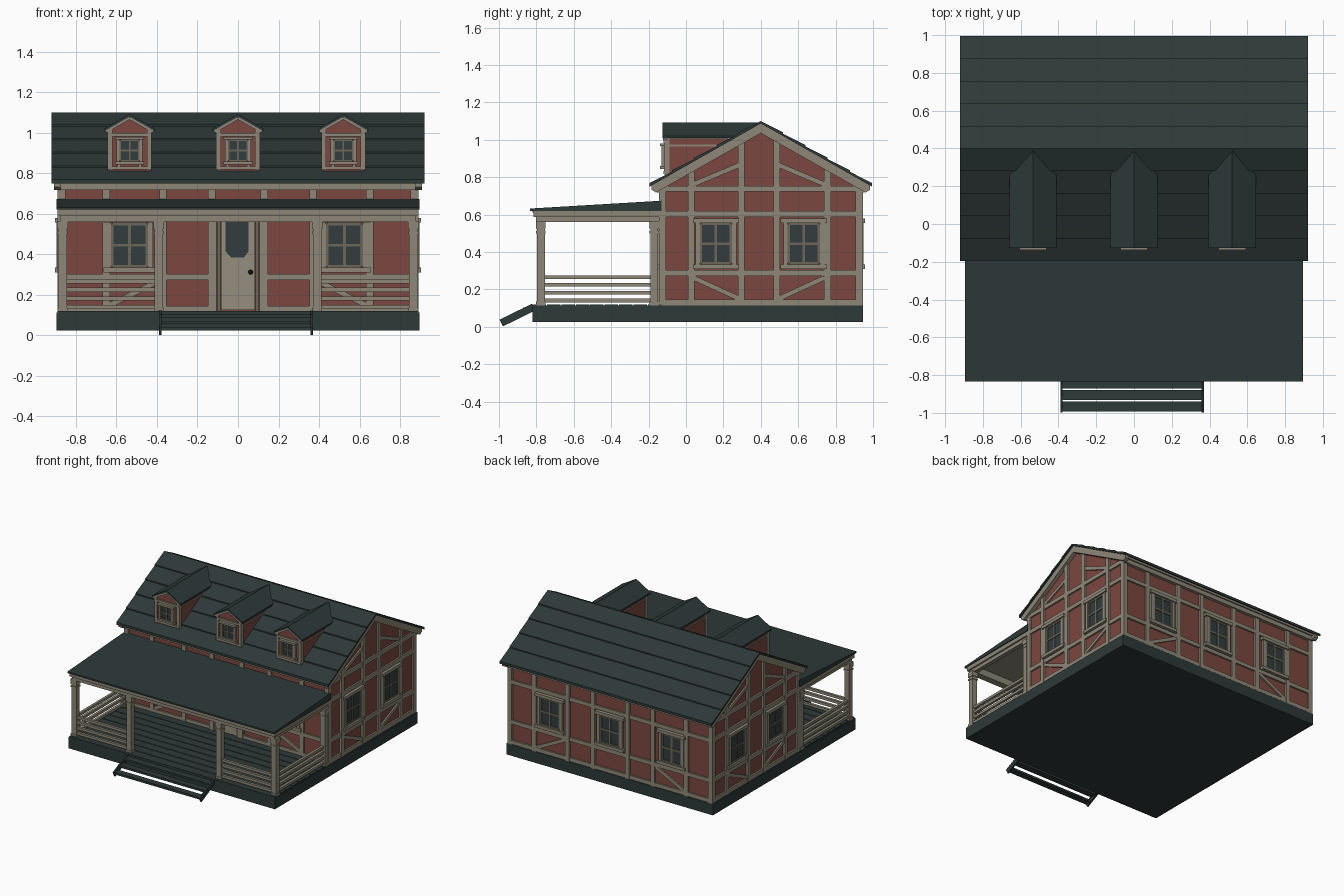
import bpy, bmesh
from math import hypot
from mathutils import Matrix, Vector

cube = bpy.data.objects.get("Cube")
if cube:
    bpy.data.objects.remove(cube, do_unlink=True)


def material(name, rgb):
    m = bpy.data.materials.new(name)
    m.use_nodes = True
    m.diffuse_color = (*rgb, 1)
    m.node_tree.nodes["Principled BSDF"].inputs["Base Color"].default_value = (*rgb, 1)
    return m


RED = material("red plaster", (0.20, 0.063, 0.05))
TIMBER = material("beige timber", (0.27, 0.245, 0.185))
DOOR = material("cream door paint", (0.30, 0.275, 0.21))
SASH = material("dark beige sash", (0.15, 0.135, 0.10))
SLATE = material("dark slate", (0.027, 0.041, 0.040))
GLASS = material("window glass", (0.032, 0.045, 0.048))
BLACK = material("black metal", (0.006, 0.006, 0.006))

parts = {}


def frame(origin, u, n):
    """Working plane: u runs along it, v is up, n points outward."""
    m = Matrix((Vector(u), Vector((0, 0, 1)), Vector(n))).transposed().to_4x4()
    m.translation = origin
    return m


def prism(part, mat, f, pts, n0, n1):
    bm = parts.setdefault(part, (bmesh.new(), mat))[0]
    a = [bm.verts.new(f @ Vector((u, v, n0))) for u, v in pts]
    b = [bm.verts.new(f @ Vector((u, v, n1))) for u, v in pts]
    bm.faces.new(a)
    bm.faces.new(b[::-1])
    for i in range(len(a)):
        j = (i + 1) % len(a)
        bm.faces.new((a[i], b[i], b[j], a[j]))


def box(part, mat, f, u0, u1, v0, v1, n0, n1):
    prism(part, mat, f, [(u0, v0), (u1, v0), (u1, v1), (u0, v1)], n0, n1)


def bar(part, mat, f, p, q, width, n0, n1):
    du, dv = q[0] - p[0], q[1] - p[1]
    k = width / 2 / hypot(du, dv)
    a, b = -dv * k, du * k
    prism(part, mat, f, [(p[0] + a, p[1] + b), (q[0] + a, q[1] + b),
                         (q[0] - a, q[1] - b), (p[0] - a, p[1] - b)], n0, n1)


def window(part, f, u, v0, v1, half, trim):
    """Glass, sash with cross bars, casing, header and sill."""
    box(part + "_glass", GLASS, f, u - half, u + half, v0, v1, 0, 0.008)
    s = trim * 0.45
    for x in (u - half, u, u + half):
        box(part + "_sash", SASH, f, x - s / 2, x + s / 2, v0, v1, 0, 0.014)
    for z in (v0, (v0 + v1) / 2, v1):
        box(part + "_sash", SASH, f, u - half, u + half, z - s / 2, z + s / 2, 0, 0.014)
    w = half + trim
    for side in (-1, 1):
        x = u + side * (half + trim * 0.6)
        box(part + "_casing", TIMBER, f, x - trim * 0.4, x + trim * 0.4, v0 - s, v1 + s, 0, 0.02)
    for z in (v0 - trim * 0.6, v1 + trim * 0.6):
        box(part + "_casing", TIMBER, f, u - w - s, u + w + s, z - trim * 0.4, z + trim * 0.4, 0, 0.028)


FRONT = frame((0, -0.13, 0), (1, 0, 0), (0, -1, 0))
BACK = frame((0, 0.93, 0), (1, 0, 0), (0, 1, 0))
RIGHT = frame((-0.875, 0, 0), (0, 1, 0), (-1, 0, 0))
LEFT = frame((0.875, 0, 0), (0, 1, 0), (1, 0, 0))
MID = frame((0, 0, 0), (0, 1, 0), (1, 0, 0))
RIDGE_Y, RIDGE_Z, SLOPE = 0.40, 1.095, 0.568


def roof_z(y):
    return RIDGE_Z - SLOPE * abs(y - RIDGE_Y)


# Foundation and porch floor boards
box("foundation", SLATE, MID, -0.82, 0.945, 0.025, 0.113, -0.895, 0.895)
for i in range(9):
    y = -0.82 + i * 0.077
    box("porch_boards", SLATE, MID, y, y + 0.072, 0.11, 0.12, -0.89, 0.89)

# House body
body = [(y, roof_z(y) - 0.025) for y in (0.93, 0.40, -0.13)]
prism("walls", RED, MID, [(-0.13, 0.11), (0.93, 0.11)] + body, -0.875, 0.875)

# Main roof with overlapping courses on both slopes
ROWS, RUN = 5, 0.595
top = []
for side in (-1, 1):
    half = []
    for i in range(ROWS):
        lo, hi = RUN * (1 - i / ROWS), RUN * (1 - (i + 1) / ROWS)
        half += [(RIDGE_Y + side * lo, RIDGE_Z - SLOPE * lo + 0.012),
                 (RIDGE_Y + side * hi, RIDGE_Z - SLOPE * hi + (0.004 if hi > 0.01 else 0.005))]
    top += half if side < 0 else half[-2::-1]
under = [(RIDGE_Y + s * RUN, RIDGE_Z - SLOPE * abs(s) * RUN - 0.008) for s in (1, 0, -1)]
prism("main_roof", SLATE, MID, top + under, -0.92, 0.92)

# Timber framing of the long walls
for part, f, posts in (("front_timbers", FRONT, (0.13, 0.37, 0.65)),
                       ("back_timbers", BACK, (0.15, 0.37, 0.66))):
    for s in (-1, 1):
        for u in posts + (0.87,):
            bar(part, TIMBER, f, (s * u, 0.113), (s * u, 0.765), 0.036, 0, 0.015)
        for v in (0.13, 0.288, 0.602):
            bar(part, TIMBER, f, (s * 0.13, v), (s * 0.88, v), 0.03, 0, 0.013)
        bar(part, TIMBER, f, (s * 0.64, 0.145), (s * 0.39, 0.27), 0.026, 0, 0.011)
    bar(part, TIMBER, f, (-0.89, 0.735), (0.89, 0.735), 0.036, 0, 0.025)
for v in (0.13, 0.288, 0.602):
    bar("back_timbers", TIMBER, BACK, (-0.15, v), (0.15, v), 0.03, 0, 0.013)
for u in (-0.535, 0, 0.52):
    window("back_window", BACK, u, 0.34, 0.55, 0.08, 0.03)
for u in (-0.535, 0.525):
    window("front_window", FRONT, u, 0.34, 0.55, 0.085, 0.03)

# Gable walls: framing, braces, windows and bargeboards
for part, f in (("left_gable", LEFT), ("right_gable", RIGHT)):
    t = part + "_timbers"
    for u in (-0.125, 0.028, 0.295, 0.485, 0.757, 0.925):
        bar(t, TIMBER, f, (u, 0.113), (u, roof_z(u) - 0.03), 0.036, 0, 0.015)
    for v in (0.13, 0.288, 0.602, 0.738):
        bar(t, TIMBER, f, (-0.14, v), (0.94, v), 0.032, 0, 0.013)
    for s in (-1, 1):
        near, far = 0.39 + s * 0.105, 0.39 + s * 0.35
        bar(t, TIMBER, f, (near, 0.15), (far, 0.262), 0.026, 0, 0.011)
        bar(t, TIMBER, f, (near, 0.865), (far, 0.762), 0.026, 0, 0.011)
        eave = RIDGE_Y + s * 0.585
        z = roof_z(eave)
        prism(part + "_bargeboards", TIMBER, f,
              [(RIDGE_Y, RIDGE_Z - 0.006), (eave, z - 0.006), (eave, z - 0.03),
               (RIDGE_Y + s * 0.56, z - 0.045), (RIDGE_Y, RIDGE_Z - 0.06)], 0, 0.032)
        window(part + "_window", f, 0.395 + s * 0.235, 0.34, 0.55, 0.08, 0.03)

# Eave boards under the long roof edges
for f in (FRONT, BACK):
    box("eave_boards", TIMBER, f, -0.9, 0.9, 0.75, 0.772, 0, 0.035)

# Door with frame, arched light, lower panel and knob
box("door", DOOR, FRONT, -0.085, 0.085, 0.125, 0.585, 0, 0.012)
for s in (-1, 1):
    bar("door_frame", TIMBER, FRONT, (s * 0.125, 0.113), (s * 0.125, 0.6), 0.04, 0, 0.022)
    bar("door_sash", SASH, FRONT, (s * 0.095, 0.113), (s * 0.095, 0.6), 0.018, 0, 0.018)
box("door_frame", TIMBER, FRONT, -0.145, 0.145, 0.585, 0.615, 0, 0.024)
prism("door_glass", GLASS, FRONT, [(-0.062, 0.57), (-0.062, 0.415), (-0.035, 0.385),
                                   (0.03, 0.385), (0.052, 0.415), (0.052, 0.57)], 0.01, 0.016)
bpy.ops.mesh.primitive_uv_sphere_add(segments=12, ring_count=8, radius=0.012, location=(0.062, -0.155, 0.312))
knob = bpy.context.object
knob.name = "door_knob"
knob.data.materials.append(BLACK)
bpy.ops.object.shade_smooth()

# Porch roof, ceiling and beams
prism("porch_roof", SLATE, MID, [(-0.835, 0.62), (-0.13, 0.62), (-0.13, 0.674), (-0.835, 0.632)], -0.896, 0.896)
box("porch_ceiling", TIMBER, MID, -0.82, -0.13, 0.612, 0.621, -0.88, 0.88)
for v0, v1, inset in ((0.588, 0.62, 0), (0.56, 0.588, 0.012)):
    box("porch_beams", TIMBER, MID, -0.815 + inset, -0.75, v0, v1, -0.89 + inset, 0.89 - inset)
    for s in (-1, 1):
        box("porch_beams", TIMBER, MID, -0.75, -0.13, v0, v1, s * (0.89 - inset), s * 0.845)

# Porch posts with stepped capitals
for x in (-0.866, -0.39, 0.39, 0.866):
    for y in (-0.776, -0.17):
        if y > -0.5 and abs(x) < 0.5:
            continue
        for half, v0, v1 in ((0.021, 0.113, 0.565), (0.025, 0.5, 0.512),
                             (0.026, 0.525, 0.565), (0.025, 0.113, 0.135)):
            box("porch_posts", TIMBER, MID, y - half, y + half, v0, v1, x - half, x + half)

# Porch railings
for z in (0.14, 0.182, 0.225, 0.265):
    for s in (-1, 1):
        box("side_railings", TIMBER, MID, -0.76, -0.17, z - 0.01, z + 0.01, s * 0.857, s * 0.877)
        box("front_railings", TIMBER, MID, -0.786, -0.766, z - 0.01, z + 0.01, s * 0.405, s * 0.85)

# Entrance steps
for x in (-0.39, 0.358):
    bar("step_stringers", SLATE, MID, (-0.815, 0.105), (-0.988, 0.02), 0.04, x, x + 0.012)
for y, z in ((-0.845, 0.094), (-0.905, 0.064), (-0.967, 0.033)):
    box("step_treads", SLATE, MID, y - 0.026, y + 0.026, z - 0.008, z + 0.008, -0.385, 0.365)

# Dormers
for cx in (-0.535, 0.0, 0.52):
    f = frame((cx, -0.11, 0), (1, 0, 0), (0, -1, 0))
    prism("dormer_walls", RED, f, [(-0.1, 0.795), (0.1, 0.795), (0.1, 1.02), (0, 1.075), (-0.1, 1.02)], -0.4, 0)
    prism("dormer_roofs", SLATE, f, [(-0.125, 1.02), (0, 1.093), (0.125, 1.02), (0.125, 1.008),
                                     (0, 1.079), (-0.125, 1.008)], -0.498, 0.016)
    window("dormer_window", f, 0, 0.862, 0.962, 0.046, 0.018)
    for v in (0.826, 0.99):
        bar("dormer_trim", TIMBER, f, (-0.108, v), (0.108, v), 0.016, 0, 0.01)
    for s in (-1, 1):
        box("dormer_trim", TIMBER, f, s * 0.085, s * 0.108, 0.815, 1.02, -0.022, 0.008)
        bar("dormer_trim", TIMBER, f, (s * 0.118, 1.006), (0, 1.074), 0.016, -0.01, 0.013)
        bar("dormer_trim", TIMBER, f, (s * 0.052, 0.82), (s * 0.052, 0.855), 0.014, 0, 0.008)
        box("dormer_trim", TIMBER, f, s * 0.1, s * 0.106, 0.965, 0.975, -0.3, 0)
        box("dormer_trim", TIMBER, f, s * 0.1, s * 0.11, 1.005, 1.018, -0.35, 0)

# Turn every collected part into an object
for name, (bm, mat) in parts.items():
    bmesh.ops.recalc_face_normals(bm, faces=bm.faces)
    mesh = bpy.data.meshes.new(name)
    bm.to_mesh(mesh)
    bm.free()
    mesh.materials.append(mat)
    bpy.context.collection.objects.link(bpy.data.objects.new(name, mesh))
